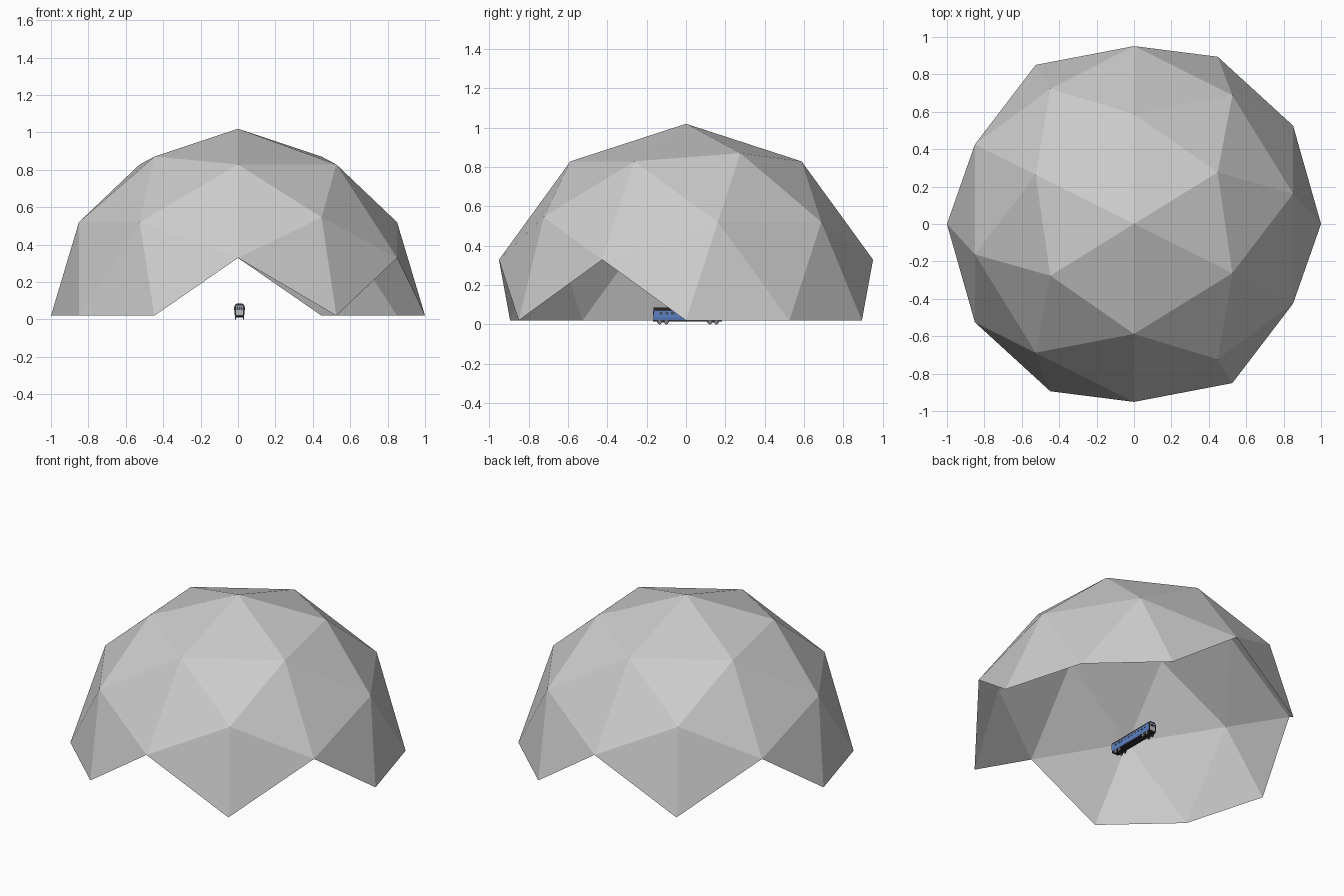
import bpy, bmesh, math
from mathutils import Matrix

if "Cube" in bpy.data.objects:
    bpy.data.objects.remove(bpy.data.objects["Cube"])

def material(name, r, g, b):
    m = bpy.data.materials.new(name)
    m.diffuse_color = (r, g, b, 1)
    m.use_nodes = True
    m.node_tree.nodes["Principled BSDF"].inputs["Base Color"].default_value = m.diffuse_color
    return m

GREY = material("dome grey", 0.6, 0.6, 0.6)
BLUE = material("carriage blue", 0.11, 0.22, 0.55)
DARK = material("dark trim", 0.03, 0.03, 0.035)
SILVER = material("silver end", 0.5, 0.5, 0.52)
GLASS = material("window glass", 0.06, 0.08, 0.12)
STEEL = material("wheel steel", 0.2, 0.2, 0.21)

def make(name, bm, *mats):
    me = bpy.data.meshes.new(name)
    bm.to_mesh(me)
    bm.free()
    for m in mats:
        me.materials.append(m)
    ob = bpy.data.objects.new(name, me)
    bpy.context.collection.objects.link(ob)
    return ob

def box(bm, x, y, z, sx, sy, sz):
    bmesh.ops.create_cube(bm, size=1, matrix=Matrix.Translation((x, y, z)) @ Matrix.Diagonal((sx, sy, sz, 1)))

# Geodesic dome: icosphere seen along its two-fold axis, upper whole faces only
bm = bmesh.new()
rot = Matrix.Rotation(math.pi / 2, 4, 'Z') @ Matrix.Rotation(math.pi / 2, 4, 'X')
bmesh.ops.create_icosphere(bm, subdivisions=2, radius=1, matrix=rot)
low = [v for v in bm.verts if v.co.z < -0.01]
bmesh.ops.delete(bm, geom=low, context='VERTS')
bmesh.ops.translate(bm, verts=bm.verts, vec=(0, 0, 0.02))
make("geodesic_dome", bm, GREY)

# Rail carriage centre and half length
CX, CY, HL = 0.008, 0.008, 0.172

# Carriage body: rounded profile extruded along y, coloured by direction and height
half = [(0.025, 0.022), (0.028, 0.035), (0.028, 0.068), (0.024, 0.079), (0.014, 0.085)]
profile = half + [(-x, z) for x, z in reversed(half)]
bm = bmesh.new()
face = bm.faces.new([bm.verts.new((CX + x, CY - HL, z)) for x, z in profile])
ext = bmesh.ops.extrude_face_region(bm, geom=[face])
bmesh.ops.translate(bm, verts=[v for v in ext['geom'] if isinstance(v, bmesh.types.BMVert)], vec=(0, 2 * HL, 0))
bmesh.ops.recalc_face_normals(bm, faces=bm.faces)
for f in bm.faces:
    z = f.calc_center_median().z
    if abs(f.normal.y) > 0.9 or z < 0.024 or z > 0.07:
        f.material_index = 1
make("carriage_body", bm, BLUE, DARK)

# Ends: silver panel with two windows and a door
bm, gl = bmesh.new(), bmesh.new()
for s in (-1, 1):
    y = CY + s * HL
    box(bm, CX, y, 0.049, 0.04, 0.005, 0.05)
    for dx in (-0.0115, 0.0115):
        box(gl, CX + dx, y + s * 0.002, 0.06, 0.011, 0.004, 0.017)
    box(gl, CX, y + s * 0.002, 0.06, 0.007, 0.004, 0.017)

# Side windows
for s in (-1, 1):
    for i in range(10):
        box(gl, CX + s * 0.028, CY - 0.135 + i * 0.03, 0.057, 0.002, 0.016, 0.013)
make("end_panels", bm, SILVER)
make("windows", gl, GLASS)

# Underframe and bogie frames
bm = bmesh.new()
box(bm, CX, CY, 0.019, 0.046, 2 * HL + 0.006, 0.008)
wheels = bmesh.new()
for by in (-0.125, 0.13):
    box(bm, CX, CY + by, 0.013, 0.044, 0.062, 0.007)
    for dy in (-0.017, 0.017):
        for s in (-1, 1):
            bmesh.ops.create_cone(wheels, cap_ends=True, segments=16, radius1=0.011, radius2=0.011, depth=0.006,
                                  matrix=Matrix.Translation((CX + s * 0.022, CY + by + dy, 0.011))
                                  @ Matrix.Rotation(math.pi / 2, 4, 'Y'))
make("underframe", bm, DARK)
make("wheels", wheels, STEEL)
